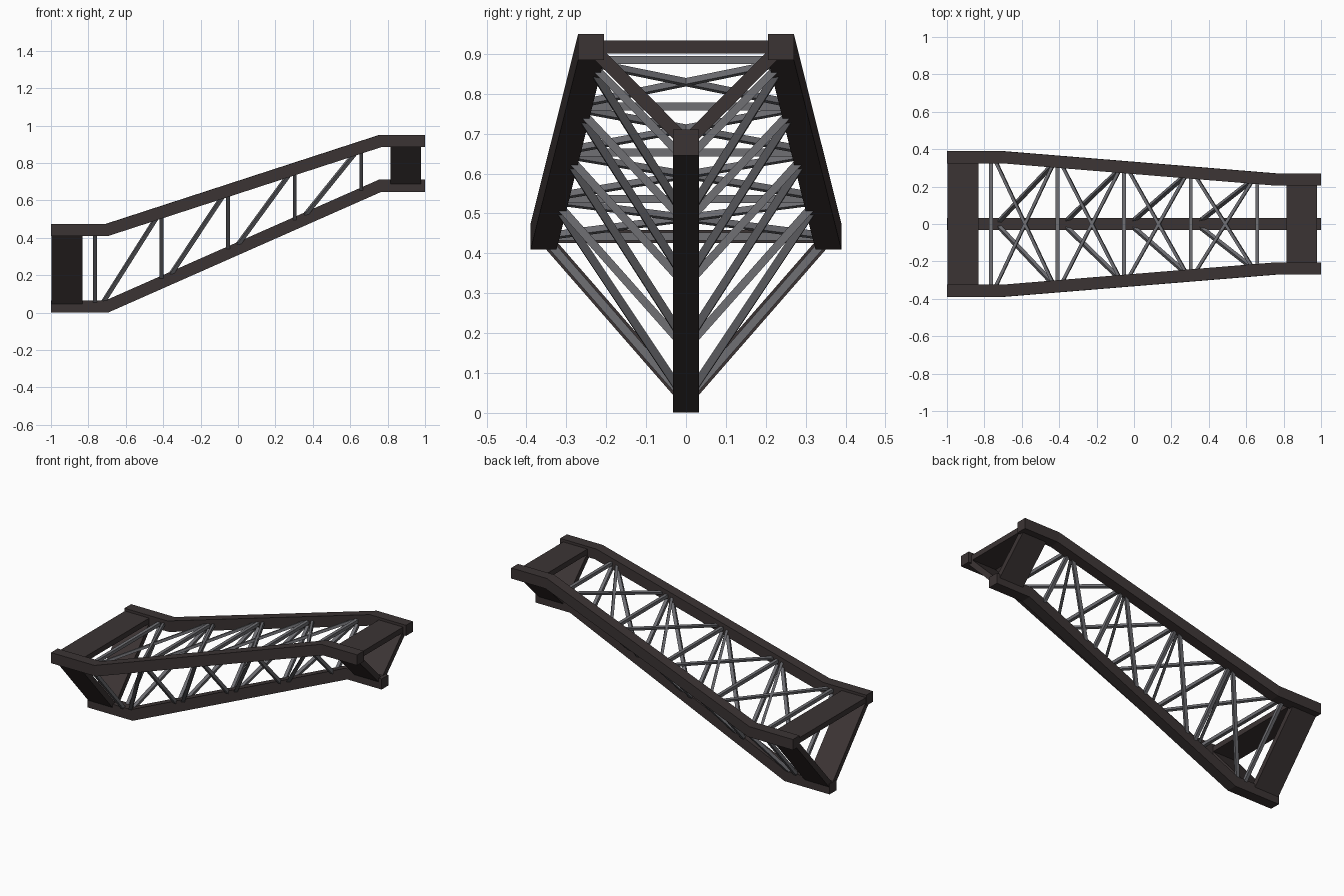
import bpy
from mathutils import Vector as V

if "Cube" in bpy.data.objects:
    bpy.data.objects.remove(bpy.data.objects["Cube"])


def material(name, col):
    m = bpy.data.materials.new(name)
    m.diffuse_color = (*col, 1)
    m.use_nodes = True
    m.node_tree.nodes["Principled BSDF"].inputs["Base Color"].default_value = m.diffuse_color
    return m


DARK = material("dark_brown_metal", (0.044, 0.034, 0.034))
GREY = material("grey_metal", (0.16, 0.16, 0.175))


def make(name, verts, faces, mat):
    me = bpy.data.meshes.new(name)
    me.from_pydata([tuple(v) for v in verts], [], faces)
    me.materials.append(mat)
    ob = bpy.data.objects.new(name, me)
    bpy.context.collection.objects.link(ob)
    return ob


def tube_faces(n):
    """Faces of a capped four-sided tube with n rings."""
    f = [(3, 2, 1, 0), tuple(4 * (n - 1) + i for i in range(4))]
    for r in range(n - 1):
        for i in range(4):
            j = (i + 1) % 4
            f.append((4 * r + i, 4 * r + j, 4 * r + 4 + j, 4 * r + 4 + i))
    return f


def bar(name, a, b, w, t, ref, mat):
    """Box beam from a to b, width w across, thickness t along ref."""
    a, b = V(a), V(b)
    d = (b - a).normalized()
    s = d.cross(V(ref)).normalized()
    u = s.cross(d)
    sec = [s * w / 2 * i + u * t / 2 * j for i, j in ((-1, -1), (-1, 1), (1, 1), (1, -1))]
    return make(name, [p + o for p in (a, b) for o in sec], tube_faces(2), mat)


def chord(name, pts, w):
    """Square beam along a bent path with mitred corners."""
    pts = [V(p) for p in pts]
    dx = V((1, 0, 0))
    mid = (pts[2] - pts[1]).normalized()
    n = dx + mid
    verts = []
    for k, p in enumerate(pts):
        for i, j in ((-1, -1), (1, -1), (1, 1), (-1, 1)):
            o = V((0, i * w / 2, j * w / 2))
            if k in (1, 2):
                o = o - dx * (o.dot(n) / dx.dot(n))
            verts.append(p + o)
    return make(name, verts, tube_faces(4), DARK)


XA, XB = -0.70, 0.76
W = 0.065


def lerp(x, a, b):
    t = min(1, max(0, (x - XA) / (XB - XA)))
    return a + (b - a) * t


def top(x, s):
    return V((x, s * lerp(x, 0.357, 0.238), lerp(x, 0.442, 0.917)))


def low(x):
    return V((x, 0, lerp(x, 0.033, 0.678)))


# three main chords
xs = (-1, XA, XB, 1)
chord("bottom_chord", [low(x) for x in xs], W)
for s, side in ((1, "back"), (-1, "front")):
    chord("top_chord_" + side, [top(x, s) for x in xs], W)

# end plates forming a triangle at each end
for end, xc in (("lower", -0.914), ("upper", 0.897)):
    bar(end + "_top_plate", top(xc, -1), top(xc, 1), 0.165, 0.033, (0, 0, 1), DARK)
    for s, side in ((1, "back"), (-1, "front")):
        bar(f"{end}_side_plate_{side}", low(xc), top(xc, s), 0.033, 0.165, (1, 0, 0), DARK)

# lattice: cross bars and struts at each node, diagonals between nodes
nodes = [-0.765 + 0.356 * i for i in range(5)]
for i, x in enumerate(nodes):
    bar(f"cross_bar_{i}", top(x, -1), top(x, 1), 0.02, 0.02, (0, 0, 1), GREY)
    for s, side in ((1, "back"), (-1, "front")):
        bar(f"strut_{side}_{i}", low(x), top(x, s), 0.02, 0.02, (1, 0, 0), GREY)
        if i < 4:
            x2 = nodes[i + 1]
            nrm = (top(x, s) - low(x)).cross(V((1, 0, 0)))
            bar(f"diagonal_{side}_{i}", low(x + 0.03), top(x2 - 0.01, s), 0.02, 0.02, nrm, GREY)
            bar(f"top_brace_{side}_{i}", top(x + 0.015, s), top(x2 - 0.015, -s),
                0.016, 0.016, (-0.31, 0, 0.95), GREY)
